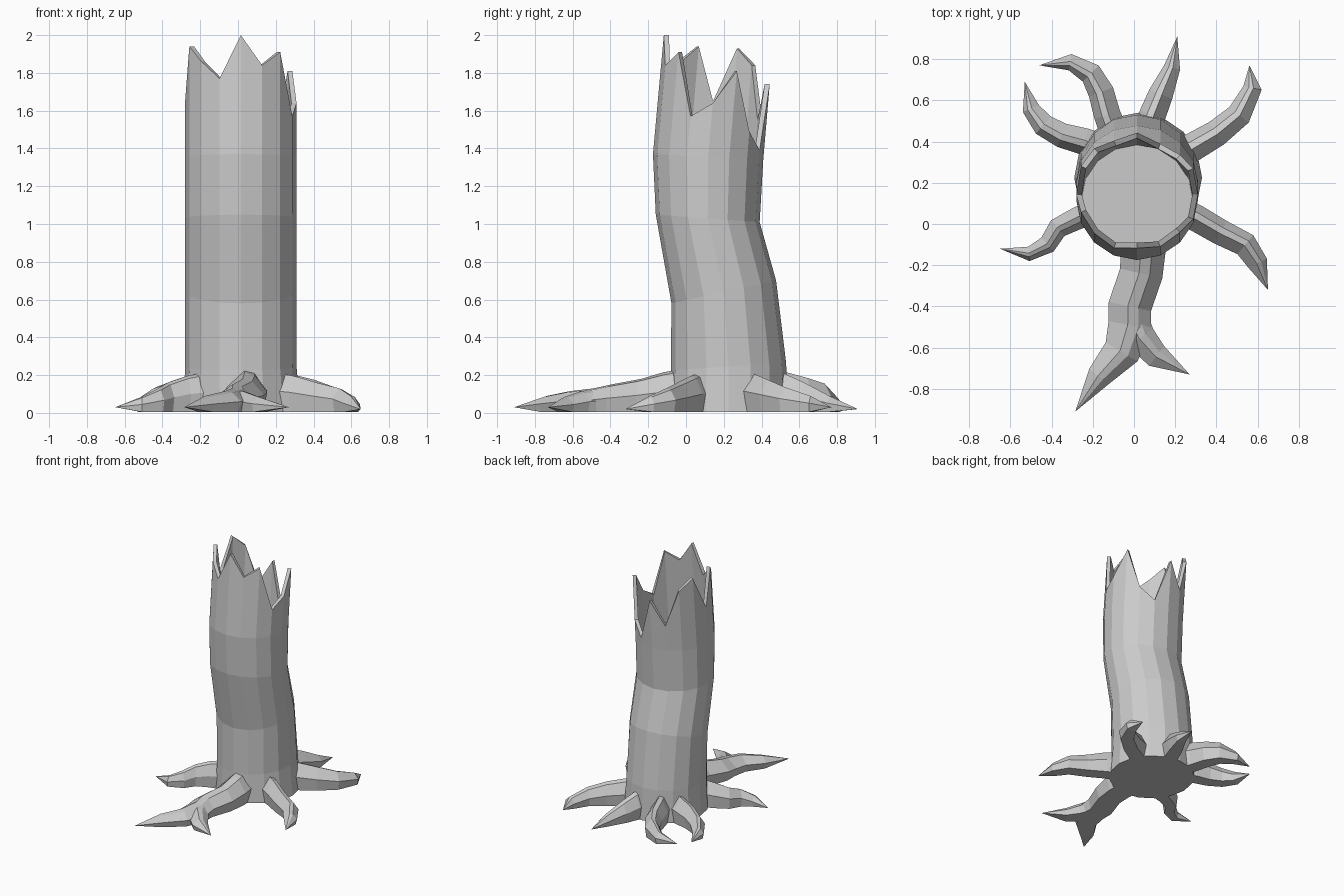
import bpy, bmesh, math
from mathutils import Vector

N = 16  # trunk sides, counted from the front (-y) towards +x


def finish(name, bm):
    bmesh.ops.recalc_face_normals(bm, faces=bm.faces)
    me = bpy.data.meshes.new(name)
    bm.to_mesh(me)
    bm.free()
    ob = bpy.data.objects.new(name, me)
    bpy.context.collection.objects.link(ob)
    return ob


def bridge(bm, a, b):
    n = len(a)
    for i in range(n):
        bm.faces.new((a[i], a[(i + 1) % n], b[(i + 1) % n], b[i]))


# --- hollow, leaning trunk with a splintered rim ---
bm = bmesh.new()


def ring(cx, cy, rx, ry, z, tilt=0.0):
    out = []
    for k in range(N):
        a = 2 * math.pi * k / N
        c = -math.cos(a)
        out.append(bm.verts.new((cx + rx * math.sin(a), cy + ry * c, z + tilt * c)))
    return out


def rim(rx, ry):
    out = []
    for k, z in enumerate(teeth):
        a = 2 * math.pi * k / N
        cy = 0.117 + 0.09 * (z - 1.36)
        out.append(bm.verts.new((0.015 + rx * math.sin(a), cy - ry * math.cos(a), z)))
    return out


teeth = [2.0, 1.84, 1.91, 1.57, 1.64, 1.81, 1.49, 1.39,
         1.74, 1.55, 1.84, 1.93, 1.65, 1.94, 1.86, 1.77]
rings = [ring(0.02, 0.225, 0.31, 0.315, 0.005),
         ring(0.015, 0.225, 0.295, 0.305, 0.245, 0.02),
         ring(0.015, 0.20, 0.295, 0.277, 0.64, 0.06),
         ring(0.015, 0.115, 0.295, 0.275, 1.03, -0.02),
         ring(0.015, 0.117, 0.295, 0.292, 1.355, -0.015),
         rim(0.295, 0.292),
         rim(0.268, 0.265),
         ring(0.015, 0.117, 0.27, 0.267, 1.32)]
for a, b in zip(rings, rings[1:]):
    bridge(bm, a, b)
bm.faces.new(rings[0])
bm.faces.new(rings[-1])
finish("trunk", bm)

# --- roots: faceted, flat-bottomed section tapering to a point ---
SECTION = [(-.4, 0), (-.5, .5), (-.2, .93), (.05, 1), (.5, .55), (.4, 0)]


def root(name, path):
    """path: (x, y, width, height); last point is the tip."""
    bm = bmesh.new()
    pts = [Vector(p[:2]) for p in path]
    loops = []
    for i, (x, y, w, h) in enumerate(path[:-1]):
        d = (pts[i + 1] - pts[max(i - 1, 0)]).normalized()
        side = Vector((d.y, -d.x))
        loops.append([bm.verts.new((x + side.x * u * w, y + side.y * u * w, 0.005 + v * h))
                      for u, v in SECTION])
    for a, b in zip(loops, loops[1:]):
        bridge(bm, a, b)
    bm.faces.new(loops[0])
    x, y, w, h = path[-1]
    tip = bm.verts.new((x, y, h))
    end = loops[-1]
    for i in range(len(end)):
        bm.faces.new((end[i], end[(i + 1) % len(end)], tip))
    finish(name, bm)


root("front_root_left_fork", [
    (.04, .05, .22, .24), (.045, -.12, .22, .21), (.035, -.24, .21, .175),
    (-.02, -.40, .21, .145), (-.02, -.49, .21, .125), (-.06, -.62, .18, .11),
    (-.17, -.74, .12, .085), (-.285, -.91, 0, .03)])
root("front_root_right_fork", [
    (-.02, -.44, .16, .12), (.03, -.55, .15, .11), (.11, -.64, .12, .08), (.27, -.73, 0, .03)])
root("front_right_root", [
    (.18, .09, .13, .21), (.30, .03, .13, .19), (.42, -.04, .125, .155),
    (.54, -.10, .12, .125), (.60, -.19, .10, .085), (.65, -.32, 0, .02)])
root("front_left_root", [
    (-.17, .06, .12, .21), (-.27, .03, .11, .19), (-.37, -.02, .10, .155),
    (-.42, -.10, .09, .125), (-.51, -.145, .07, .08), (-.65, -.12, 0, .03)])
root("back_right_root", [
    (.15, .32, .14, .22), (.28, .37, .14, .20), (.40, .44, .13, .17),
    (.51, .53, .12, .13), (.575, .66, .09, .085), (.56, .77, 0, .03)])
root("back_root", [
    (.04, .38, .14, .23), (.09, .53, .13, .20), (.13, .63, .12, .155),
    (.185, .76, .08, .085), (.21, .91, 0, .02)])
root("back_left_root", [
    (-.08, .40, .14, .23), (-.13, .53, .13, .21), (-.16, .64, .125, .18),
    (-.21, .73, .11, .15), (-.31, .785, .08, .09), (-.46, .77, 0, .03)])
root("left_back_root", [
    (-.14, .36, .14, .23), (-.24, .40, .13, .20), (-.35, .43, .12, .165),
    (-.44, .48, .11, .13), (-.50, .56, .085, .085), (-.53, .69, 0, .03)])
